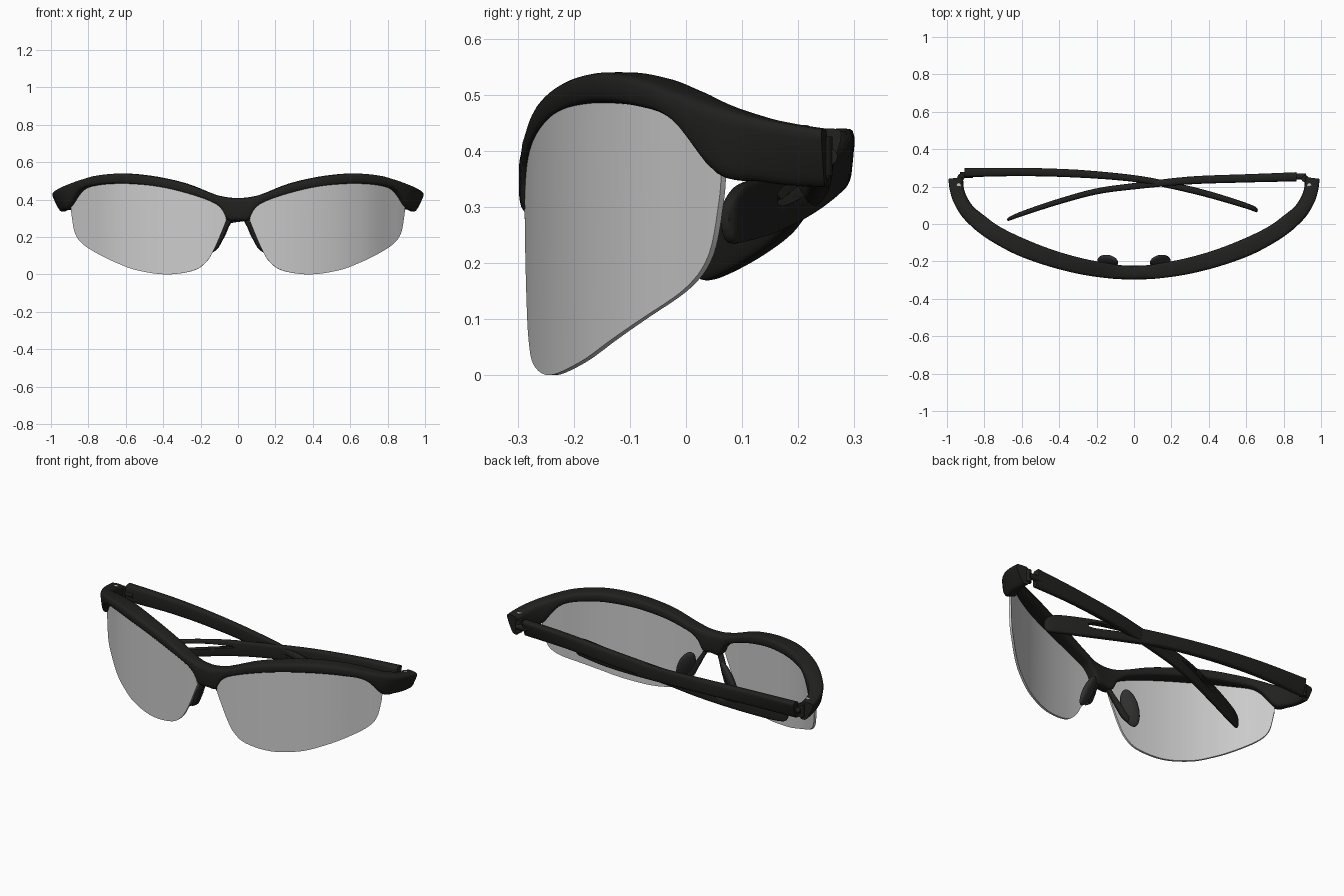
import bpy, bmesh, math
from mathutils import Vector, Matrix

if "Cube" in bpy.data.objects:
    bpy.data.objects.remove(bpy.data.objects["Cube"])


def material(name, rgb):
    m = bpy.data.materials.new(name)
    m.diffuse_color = (*rgb, 1)
    m.use_nodes = True
    m.node_tree.nodes["Principled BSDF"].inputs["Base Color"].default_value = m.diffuse_color
    return m


BLACK = material("black_plastic", (0.015, 0.015, 0.014))
RUBBER = material("dark_rubber", (0.03, 0.03, 0.03))
LENS = material("lens_grey", (0.58, 0.58, 0.58))


def finish(name, bm, mat=None, angle=45):
    bmesh.ops.recalc_face_normals(bm, faces=bm.faces)
    me = bpy.data.meshes.new(name)
    bm.to_mesh(me)
    bm.free()
    ob = bpy.data.objects.new(name, me)
    bpy.context.collection.objects.link(ob)
    if mat:
        me.materials.append(mat)
    bpy.ops.object.select_all(action='DESELECT')
    ob.select_set(True)
    bpy.context.view_layer.objects.active = ob
    bpy.ops.object.shade_smooth_by_angle(angle=math.radians(angle))
    return ob


def smooth_path(rows, steps):
    """Catmull-Rom through rows of numbers."""
    out, n = [], len(rows)
    for i in range(n - 1):
        p = [rows[max(0, min(n - 1, i + k))] for k in (-1, 0, 1, 2)]
        for s in range(steps + (i == n - 2)):
            t = s / steps
            out.append([0.5 * (2 * b + (c - a) * t + (2 * a - 5 * b + 4 * c - d) * t * t
                               + (3 * b - a - 3 * c + d) * t ** 3)
                        for a, b, c, d in zip(*p)])
    return out


def loft(name, rows, mat, flip=1, steps=5, sides=20, power=0.5):
    """Sweep a rounded box. Row = x, y, top z, bottom z, depth, lean.
    Lean pulls in the bottom: the near side if positive, the far side if negative."""
    rows = smooth_path(rows, steps)
    bm = bmesh.new()
    rings = []
    for i, (x, y, zt, zb, d, lean) in enumerate(rows):
        a, b = rows[max(0, i - 1)], rows[min(len(rows) - 1, i + 1)]
        tan = Vector((b[0] - a[0], b[1] - a[1])).normalized()
        nx, ny = -tan.y, tan.x
        ring = []
        for k in range(sides):
            q = 2 * math.pi * k / sides
            c, s = (math.copysign(abs(f(q)) ** power, f(q)) if abs(f(q)) > 1e-6 else 0
                    for f in (math.cos, math.sin))
            near = max(lean, 0) * (1 - s) / 2
            far = d + min(lean, 0) * (1 - s) / 2
            o = near + (far - near) * (0.5 + 0.5 * c)
            ring.append(bm.verts.new((flip * (x + nx * o), y + ny * o,
                                      (zt + zb) / 2 + (zt - zb) / 2 * s)))
        rings.append(ring)
    for r, q in zip(rings, rings[1:]):
        for k in range(sides):
            j = (k + 1) % sides
            bm.faces.new((r[k], r[j], q[j], q[k]))
    bm.faces.new(rings[0])
    bm.faces.new(rings[-1])
    return finish(name, bm, mat)


# Brow frame: half the stations, mirrored over the bridge
half = [(.055, -.296, .412, .29, .075, 0), (.088, -.294, .418, .345, .075, 0),
        (.14, -.29, .432, .385, .08, 0), (.28, -.27, .485, .432, .085, 0),
        (.45, -.228, .523, .468, .09, 0), (.62, -.168, .54, .484, .095, 0),
        (.76, -.094, .53, .477, .09, 0), (.85, -.03, .507, .45, .09, 0),
        (.922, .036, .483, .358, .085, .015), (.97, .108, .463, .345, .085, .035),
        (.993, .175, .45, .338, .085, .045), (1.003, .24, .44, .335, .09, .05)]
frame = [(-r[0], *r[1:]) for r in reversed(half)] + [(0, -.298, .408, .288, .075, 0)] + half
loft("brow_frame", frame, BLACK)


def arm(name, rows, slot, flip):
    """Folded arm with a long opening near the ear tip."""
    ob = loft(name, rows, BLACK, flip)
    cutter = loft(name + "_slot_cutter", slot, BLACK, flip)
    cutter.hide_render = True
    cut = ob.modifiers.new("slot", 'BOOLEAN')
    cut.object = cutter
    cut.operation = 'DIFFERENCE'
    cut.solver = 'EXACT'
    bpy.context.view_layer.objects.active = ob
    bpy.ops.object.modifier_apply(modifier="slot")
    bpy.data.objects.remove(cutter)


arm("left_arm", [(-.905, .25, .44, .345, .055, -.03), (-.6, .256, .43, .345, .047, -.01),
                 (-.3, .248, .41, .33, .042, 0), (0, .225, .385, .305, .036, 0),
                 (.2, .188, .37, .28, .036, 0), (.4, .14, .358, .255, .035, 0),
                 (.58, .088, .342, .238, .03, 0), (.64, .068, .32, .236, .026, 0),
                 (.658, .062, .295, .26, .015, 0)],
    [(.14, .16, .343, .337, .1, 0), (.25, .135, .343, .318, .1, 0), (.38, .1, .338, .302, .1, 0),
     (.43, .09, .325, .305, .1, 0)], 1)
arm("right_arm", [(-.87, .228, .44, .345, .055, -.03), (-.6, .222, .425, .34, .047, -.01),
                  (-.3, .212, .397, .315, .042, 0), (0, .185, .362, .28, .034, 0),
                  (.2, .158, .337, .245, .032, 0), (.4, .105, .308, .206, .03, 0),
                  (.58, .048, .272, .175, .026, 0), (.655, .022, .247, .17, .02, 0),
                  (.675, .015, .22, .19, .012, 0)],
    [(.14, .13, .313, .307, .1, 0), (.25, .1, .307, .28, .1, 0), (.38, .06, .291, .254, .1, 0),
     (.43, .05, .275, .255, .1, 0)], -1)

# Lens bend seen from above
BEND = [(0, -.29), (.1, -.286), (.24, -.271), (.4, -.238), (.54, -.19), (.65, -.134),
        (.73, -.08), (.82, -.002), (.865, .036), (.9, .068)]
BEND_FINE = smooth_path(BEND, 8)


def bend(x):
    for (x0, y0), (x1, y1) in zip(BEND_FINE, BEND_FINE[1:]):
        if x <= x1:
            return y0 + (y1 - y0) * (x - x0) / (x1 - x0)
    return BEND_FINE[-1][1]


# Lower outline x, z and upper outline x, z of a lens
OUTLINE = [(.062, .29, .068, .32), (.09, .22, .09, .37), (.13, .13, .13, .405),
           (.17, .067, .18, .425), (.24, .02, .25, .45), (.385, 0, .4, .485),
           (.54, .022, .54, .505), (.65, .062, .66, .51), (.74, .105, .76, .5),
           (.825, .158, .83, .48), (.87, .215, .868, .46), (.889, .31, .889, .42),
           (.893, .36, .893, .38)]


def lens(name, side):
    bm = bmesh.new()
    cols, n = [], 14
    for x0, z0, x1, z1 in smooth_path(OUTLINE, 5):
        layers = []
        for back in (0, .012):
            col = []
            for k in range(n + 1):
                x, z = x0 + (x1 - x0) * k / n, z0 + (z1 - z0) * k / n
                slope = (bend(x + .004) - bend(x - .004)) / .008
                nrm = Vector((-slope, 1)).normalized() * back
                col.append(bm.verts.new((side * (x + nrm.x), bend(x) + .008 * (z - .2) + nrm.y, z)))
            layers.append(col)
        cols.append(layers[0] + layers[1][::-1])     # closed loop: front up, back down
    for a, b in zip(cols, cols[1:]):
        for k in range(len(a)):
            j = (k + 1) % len(a)
            bm.faces.new((a[k], b[k], b[j], a[j]))
    bm.faces.new(cols[0])
    bm.faces.new(cols[-1])
    finish(name, bm, LENS, 35)


def cylinder(name, p, r, depth, axis, mat=None):
    bm = bmesh.new()
    rot = Vector(axis).to_track_quat('Z', 'Y').to_matrix().to_4x4()
    bmesh.ops.create_cone(bm, cap_ends=True, segments=20, radius1=r, radius2=r, depth=depth,
                          matrix=Matrix.Translation(p) @ rot)
    finish(name, bm, mat)


for label, s in (("left", -1), ("right", 1)):
    lens(label + "_lens", s)

    # Nose bracket running down the inner lens edge
    loft(label + "_nose_bracket",
         [(.04, -.272, .32, .285, .03, 0), (.065, -.262, .285, .24, .03, 0),
          (.088, -.25, .245, .19, .03, 0), (.115, -.238, .2, .14, .03, 0),
          (.145, -.225, .155, .115, .025, 0)], BLACK, flip=s)

    # Nose pad, splayed outward at the bottom
    bm = bmesh.new()
    turn = (Matrix.Rotation(s * math.radians(-25), 4, 'Y')
            @ Matrix.Rotation(math.radians(-6), 4, 'X')
            @ Matrix.Rotation(s * math.radians(-50), 4, 'Z'))
    bmesh.ops.create_uvsphere(bm, u_segments=24, v_segments=16, radius=1,
                              matrix=Matrix.Translation((s * .14, -.2, .195)) @ turn
                              @ Matrix.Diagonal((.022, .046, .1, 1)))
    finish(label + "_nose_pad", bm, RUBBER)

    # Hinge knuckle and link between the frame end and the arm
    hx, hy = (.925, .25) if s < 0 else (.915, .242)
    cylinder(label + "_hinge_knuckle", (s * hx, hy, .39), .019, .07, (0, 0, 1), BLACK)
    cylinder(label + "_hinge_link", (s * (hx - .03), hy + .012, .39), .016, .07, (1, 0, 0), BLACK)

    # Small metal screw on top of the frame end
    cylinder(label + "_hinge_screw", (s * .937, .207, .436), .011, .02, (0, 0, 1))
